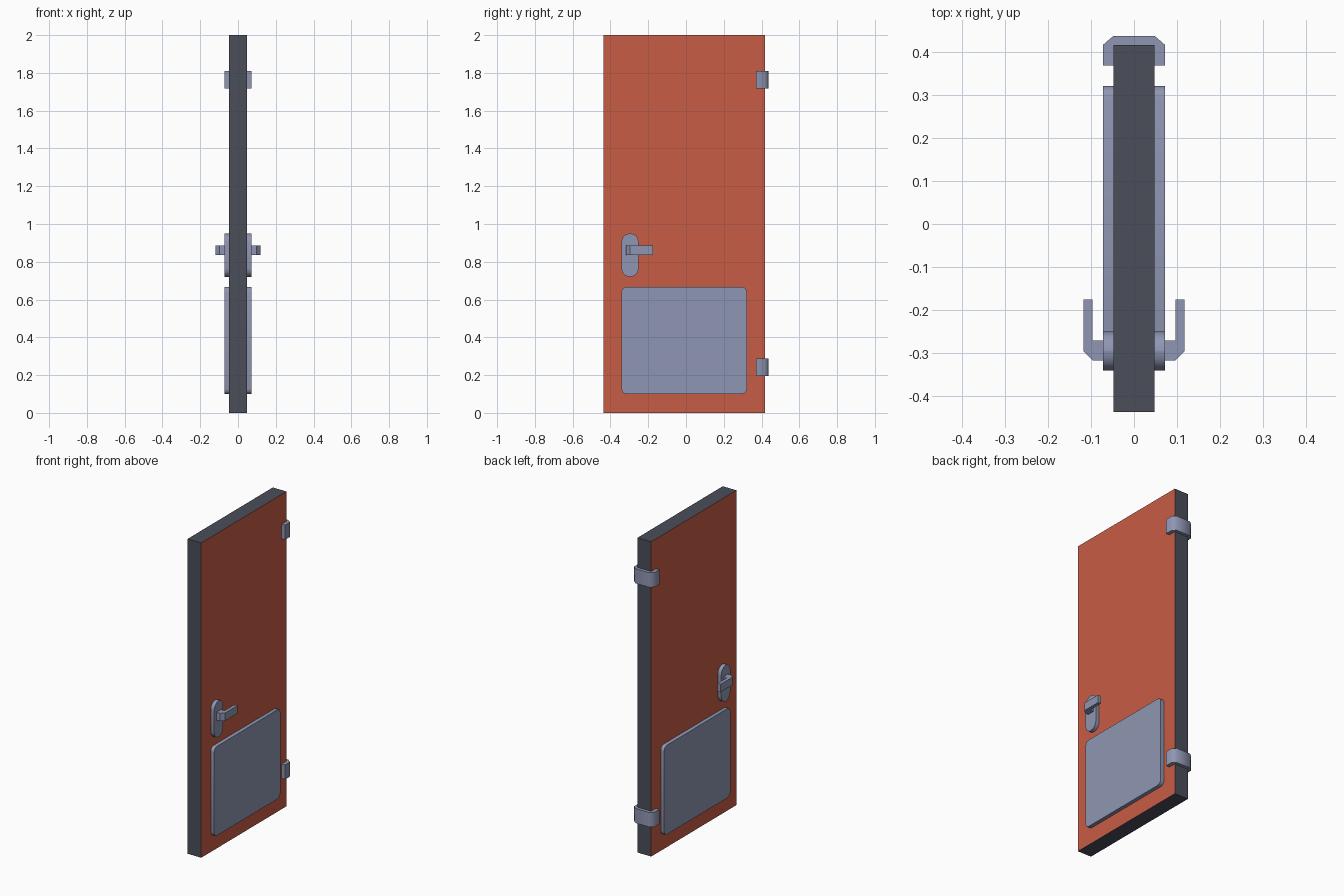
import bpy, bmesh, math
from mathutils import Vector

if "Cube" in bpy.data.objects:
    bpy.data.objects.remove(bpy.data.objects["Cube"])


def material(name, color):
    m = bpy.data.materials.new(name)
    m.diffuse_color = (*color, 1)
    m.use_nodes = True
    m.node_tree.nodes["Principled BSDF"].inputs["Base Color"].default_value = m.diffuse_color
    return m


ORANGE = material("orange_paint", (0.578, 0.107, 0.061))
DARK = material("dark_edge", (0.069, 0.076, 0.102))
METAL = material("blue_grey_metal", (0.275, 0.305, 0.445))


def extrude(name, points, offset, mat, smooth=None):
    """Extrude a flat outline along the offset vector."""
    bm = bmesh.new()
    face = bm.faces.new([bm.verts.new(p) for p in points])
    res = bmesh.ops.extrude_face_region(bm, geom=[face], use_keep_orig=True)
    verts = [v for v in res["geom"] if isinstance(v, bmesh.types.BMVert)]
    bmesh.ops.translate(bm, vec=Vector(offset), verts=verts)
    bmesh.ops.recalc_face_normals(bm, faces=bm.faces)
    me = bpy.data.meshes.new(name)
    bm.to_mesh(me)
    bm.free()
    me.materials.append(mat)
    ob = bpy.data.objects.new(name, me)
    bpy.context.collection.objects.link(ob)
    if smooth:
        bpy.ops.object.select_all(action='DESELECT')
        ob.select_set(True)
        bpy.context.view_layer.objects.active = ob
        bpy.ops.object.shade_smooth_by_angle(angle=math.radians(smooth))
    return ob


def rounded(y0, y1, z0, z1, r, seg):
    """Rounded rectangle outline in y, z."""
    pts = []
    corners = [(y1 - r, z1 - r), (y0 + r, z1 - r), (y0 + r, z0 + r), (y1 - r, z0 + r)]
    for k, (cy, cz) in enumerate(corners):
        for i in range(seg + 1):
            a = math.pi / 2 * (k + i / seg)
            pts.append((cy + r * math.cos(a), cz + r * math.sin(a)))
    return pts


# Door leaf: painted sides, dark edges
door = extrude("door_leaf", [(-0.048, -0.438, 0), (0.048, -0.438, 0),
                             (0.048, 0.418, 0), (-0.048, 0.418, 0)], (0, 0, 2), DARK)
door.data.materials.append(ORANGE)
for p in door.data.polygons:
    p.material_index = 1 if abs(p.normal.x) > 0.5 else 0

for side, s in (("right", 1), ("left", -1)):
    # Kick plate and handle backplate
    for name, outline in (("kick_plate", rounded(-0.342, 0.322, 0.10, 0.667, 0.027, 3)),
                          ("handle_backplate", rounded(-0.342, -0.251, 0.72, 0.95, 0.0454, 4))):
        extrude(f"{name}_{side}", [(s * 0.046, y, z) for y, z in outline],
                (s * 0.026, 0, 0), METAL, 35)
    # Bent lever handle
    lever = [(0.07, -0.318), (0.097, -0.318), (0.118, -0.297), (0.118, -0.176),
             (0.097, -0.176), (0.097, -0.272), (0.07, -0.272)]
    extrude(f"lever_{side}", [(s * x, y, 0.835) for x, y in lever], (0, 0, 0.05), METAL)

# Hinges wrapping the back edge
half = [(0.046, 0.37), (0.072, 0.37), (0.072, 0.418), (0.049, 0.438)]
wrap = half + [(-x, y) for x, y in reversed(half)] + [(-0.046, 0.416), (0.046, 0.416)]
for name, z in (("lower", 0.195), ("upper", 1.718)):
    extrude(f"{name}_hinge", [(x, y, z) for x, y in wrap], (0, 0, 0.093), METAL, 55)
